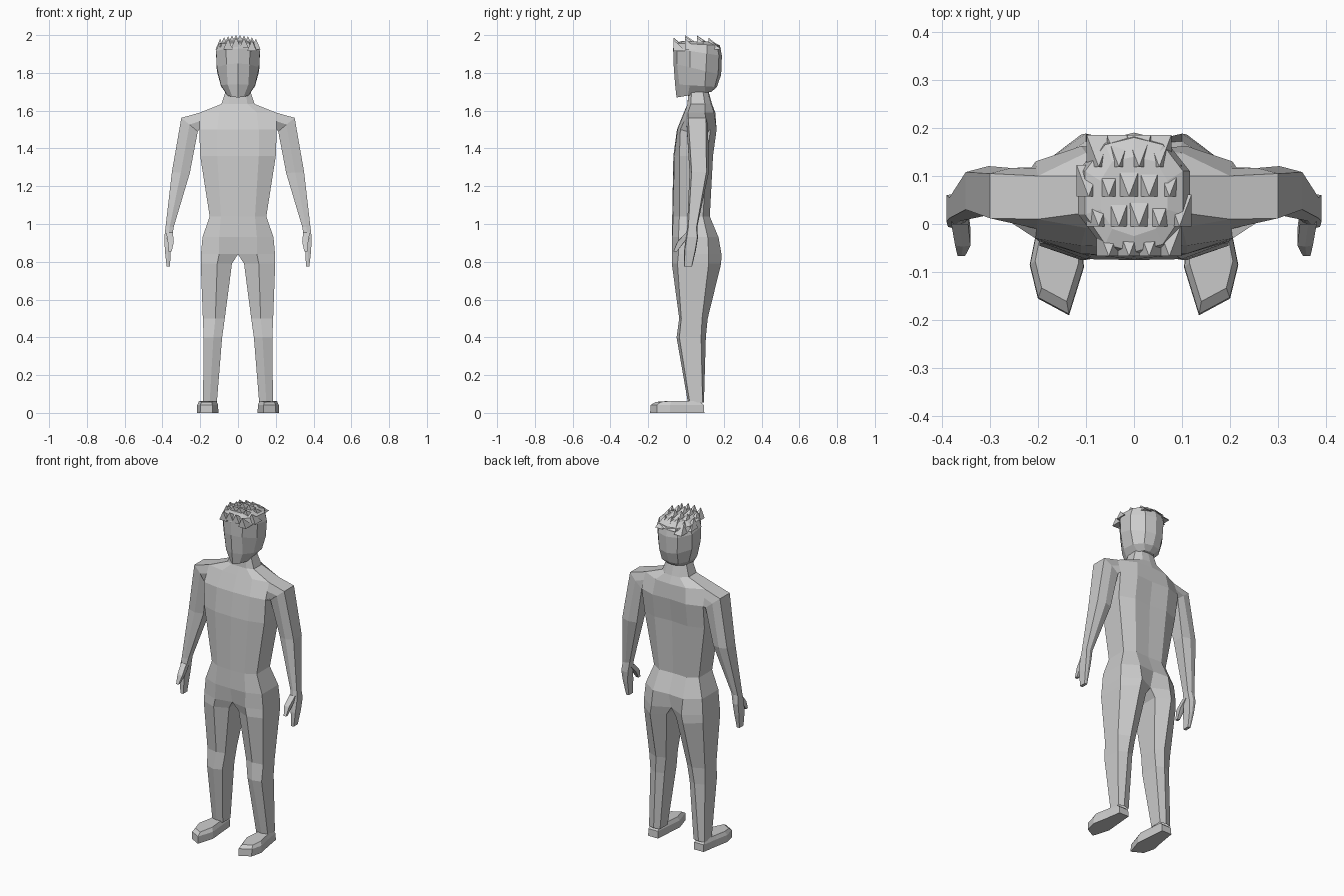
import bpy, bmesh


def finish(name, bm):
    bmesh.ops.remove_doubles(bm, verts=bm.verts, dist=0.0005)
    bmesh.ops.recalc_face_normals(bm, faces=bm.faces)
    mesh = bpy.data.meshes.new(name)
    bm.to_mesh(mesh)
    bm.free()
    obj = bpy.data.objects.new(name, mesh)
    bpy.context.collection.objects.link(obj)
    return obj


def loft(name, rings, closed=True, cap_start=False, cap_end=False, skip=None):
    """Skin a stack of rings on the right side and mirror it to the left."""
    bm = bmesh.new()
    for s in (1, -1):
        vr = [[bm.verts.new((s * x, y, z)) for x, y, z in r] for r in rings]
        n = len(vr[0])
        for a, b in zip(vr, vr[1:]):
            for i in range(n if closed else n - 1):
                j = (i + 1) % n
                quad = (a[i], a[j], b[j], b[i])
                if not (skip and all(skip(v.co) for v in quad)):
                    bm.faces.new(quad)
        if cap_start:
            bm.faces.new(vr[0])
        if cap_end:
            bm.faces.new(vr[-1])
    return finish(name, bm)


def section(zf, zb, xin, xp, xo, yfc, yf, yfs, ybs, yb, ybc):
    """Six points from the inner front, around the outside, to the inner back."""
    pts = [(xin, yfc), (xp, yf), (xo, yfs), (xo, ybs), (xp, yb), (xin, ybc)]
    return [(x, y, zf + (zb - zf) * (y - yfc) / (ybc - yfc)) for x, y in pts]


def limb(xi, zi, xo, zo, yif, yib, yof, yob, bulge):
    """Six-sided arm section with bulging front and back edges."""
    xm, zm = (xi + xo) / 2, (zi + zo) / 2
    return [(xi, yif, zi), (xm, (yif + yof) / 2 - bulge, zm), (xo, yof, zo),
            (xo, yob, zo), (xm, (yib + yob) / 2 + bulge, zm), (xi, yib, zi)]


# Torso and neck
hip = section(.84, .84, 0, .10, .196, -.055, -.075, -.04, .12, .188, .14)
loft("torso", [
    hip,
    section(.93, .93, 0, .10, .188, -.075, -.073, -.04, .115, .172, .165),
    section(1.04, 1.04, 0, .09, .150, -.073, -.068, -.035, .09, .126, .122),
    section(1.36, 1.36, 0, .11, .200, -.067, -.062, -.035, .11, .143, .135),
    section(1.50, 1.50, 0, .11, .205, -.048, -.045, -.03, .13, .162, .155),
    section(1.59, 1.59, 0, .10, .200, -.012, -.008, .01, .10, .148, .155),
    section(1.635, 1.635, 0, .05, .088, .008, .008, .025, .10, .132, .138),
    section(1.70, 1.70, 0, .04, .066, .012, .014, .03, .09, .115, .12),
], closed=False, skip=lambda c: abs(c.x) > .195 and c.z > 1.49)

# Legs
loft("legs", [
    hip,
    section(.79, .79, .032, .11, .197, -.04, -.075, -.045, .12, .186, .14),
    section(.50, .50, .070, .12, .186, -.022, -.036, -.025, .085, .115, .09),
    section(.40, .40, .084, .13, .182, -.03, -.050, -.035, .08, .105, .085),
    section(.055, .055, .112, .15, .185, .015, .010, .02, .088, .095, .088),
])

# Shoes
outline = [(.12, .097), (.185, .097), (.20, 0), (.217, -.085),
           (.20, -.155), (.135, -.19), (.104, -.09), (.112, 0)]
shoe = []
for k, z in ((1, 0), (.98, .042), (.8, .064)):
    shoe.append([(.16 + (x - .16) * k, -.045 + (y + .045) * k, z - (.006 if y < -.1 and z > .05 else 0))
                 for x, y in outline])
loft("shoes", shoe, cap_start=True, cap_end=True)

# Arms and hands
loft("arms", [
    limb(.205, 1.50, .200, 1.59, -.03, .13, .01, .10, 0),
    limb(.213, 1.49, .300, 1.562, .005, .118, .012, .105, .005),
    limb(.255, 1.27, .350, 1.275, .035, .105, .03, .108, .014),
    limb(.340, .985, .384, .98, .012, .052, .012, .055, .006),
    limb(.350, .925, .390, .93, .005, .055, .005, .06, .006),
    limb(.356, .86, .387, .86, -.006, .048, -.006, .048, .004),
    limb(.360, .775, .378, .775, -.008, .03, -.008, .03, .002),
], cap_end=True)
loft("thumbs", [
    limb(.345, .955, .380, .955, .0, .035, .0, .035, 0),
    limb(.340, .905, .372, .905, -.045, -.01, -.045, -.01, .002),
    limb(.351, .855, .367, .855, -.066, -.048, -.066, -.048, .001),
], cap_end=True)

# Head
loft("head", [
    section(1.67, 1.70, 0, .03, .055, -.05, -.03, .01, .10, .13, .135),
    section(1.74, 1.725, 0, .055, .090, -.058, -.035, .02, .10, .152, .163),
    section(1.85, 1.79, 0, .06, .112, -.066, -.047, .02, .105, .17, .186),
    section(1.93, 1.89, 0, .065, .116, -.068, -.048, .02, .11, .174, .19),
    section(1.958, 1.945, 0, .06, .102, -.058, -.042, .02, .11, .165, .18),
    section(1.968, 1.965, 0, .045, .07, -.025, -.01, .03, .09, .13, .14),
], closed=False, cap_start=True, cap_end=True)

# Hair: rows of forward-leaning spikes over the crown
bm = bmesh.new()
for row in range(4):
    y = .152 - row * .062
    for col in range(6):
        x = (col - 2.5 + (.25 if row % 2 else -.25)) * .042
        r2 = (x / .112) ** 2 + ((y - .058) / .128) ** 2
        if r2 > 1:
            continue
        base = 1.968 - .045 * r2
        foot = [bm.verts.new((x + sx * .025, y + sy * .033, base - .01))
                for sx, sy in ((-1, -1), (1, -1), (1, 1), (-1, 1))]
        tip = bm.verts.new((x, max(y - .033, -.075), 2.001 - .026 * r2))
        for i in range(4):
            bm.faces.new((foot[i], foot[(i + 1) % 4], tip))
        bm.faces.new(foot)
finish("hair_spikes", bm)
